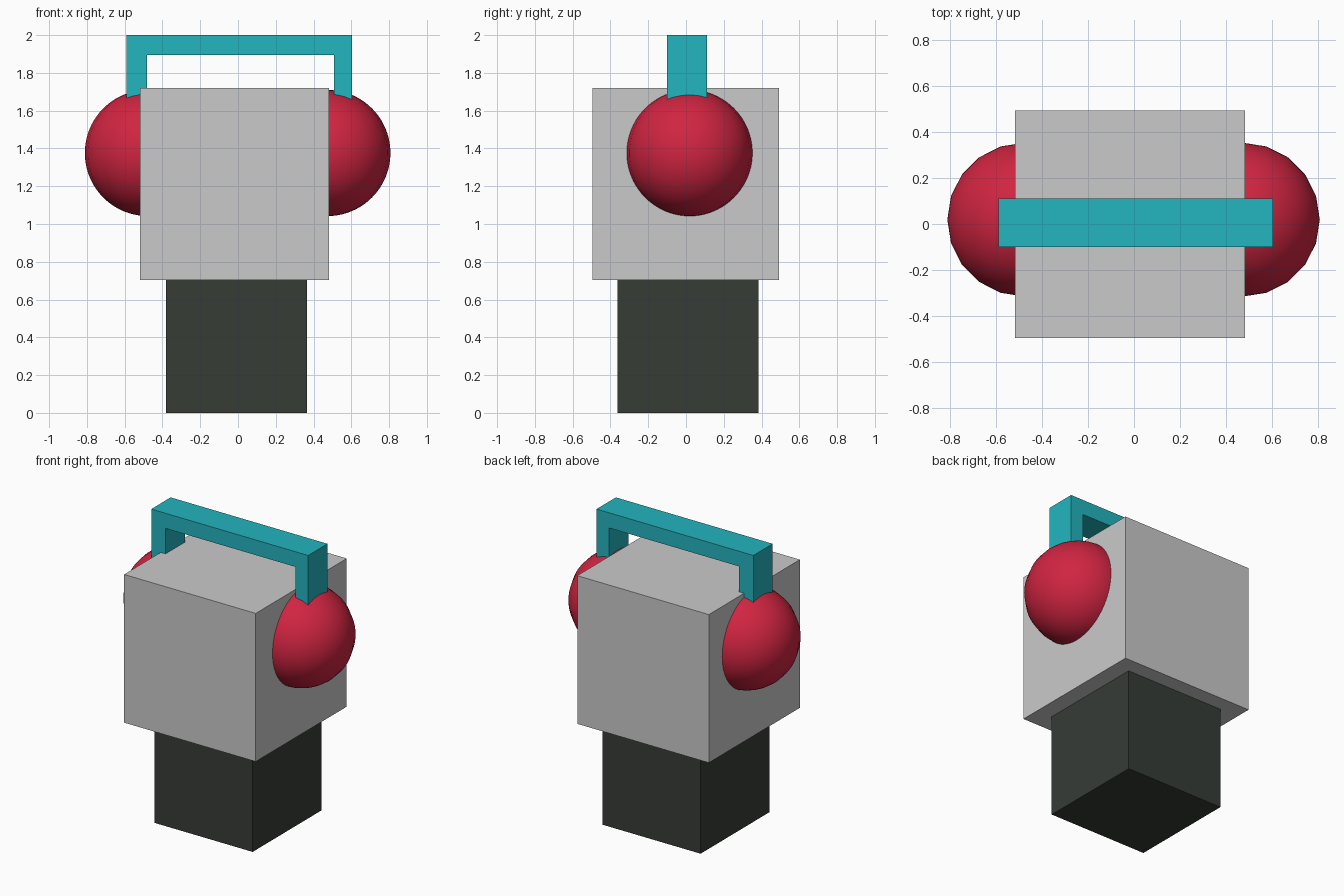
import bpy

if "Cube" in bpy.data.objects:
    bpy.data.objects.remove(bpy.data.objects["Cube"])


def material(name, rgb):
    m = bpy.data.materials.new(name)
    m.diffuse_color = (*rgb, 1)
    m.use_nodes = True
    m.node_tree.nodes["Principled BSDF"].inputs["Base Color"].default_value = m.diffuse_color
    return m


GREY = material("light grey", (0.59, 0.59, 0.59))
DARK = material("dark grey green", (0.037, 0.045, 0.037))
RED = material("red", (0.63, 0.018, 0.052))
TEAL = material("teal", (0.017, 0.46, 0.52))


def finish(obj, name, mat):
    obj.name = name
    obj.data.materials.append(mat)
    return obj


def box(name, lo, hi, mat):
    """Axis-aligned box between two corners."""
    bpy.ops.mesh.primitive_cube_add(size=1, location=[(a + b) / 2 for a, b in zip(lo, hi)])
    obj = bpy.context.object
    obj.scale = [b - a for a, b in zip(lo, hi)]
    bpy.ops.object.transform_apply(location=False, rotation=False, scale=True)
    return finish(obj, name, mat)


# Neck and head blocks
box("neck", (-0.38, -0.362, 0), (0.365, 0.384, 0.703), DARK)
box("head", (-0.518, -0.496, 0.703), (0.482, 0.492, 1.721), GREY)

# Round ear cups half sunk into the head sides
for name, x in (("left_ear_cup", -0.477), ("right_ear_cup", 0.473)):
    bpy.ops.mesh.primitive_uv_sphere_add(segments=20, ring_count=40, radius=0.334,
                                         location=(x, 0.019, 1.376))
    finish(bpy.context.object, name, RED)
    bpy.ops.object.shade_smooth()

# Headband: one bent profile extruded in depth, legs ending inside the ear cups
profile = [(-0.589, 1.55), (-0.589, 2.0), (0.603, 2.0), (0.603, 1.55),
           (0.507, 1.55), (0.507, 1.896), (-0.481, 1.896), (-0.481, 1.55)]
n = len(profile)
verts = [(x, y, z) for y in (-0.1, 0.11) for x, z in profile]
faces = [tuple(range(n))[::-1], tuple(range(n, 2 * n))]
faces += [(i, (i + 1) % n, (i + 1) % n + n, i + n) for i in range(n)]
mesh = bpy.data.meshes.new("headband")
mesh.from_pydata(verts, [], [f[::-1] for f in faces])
mesh.update()
# Make the outward direction consistent
import bmesh
bm = bmesh.new()
bm.from_mesh(mesh)
bmesh.ops.recalc_face_normals(bm, faces=bm.faces)
bm.to_mesh(mesh)
bm.free()
band = bpy.data.objects.new("headband", mesh)
bpy.context.collection.objects.link(band)
finish(band, "headband", TEAL)
